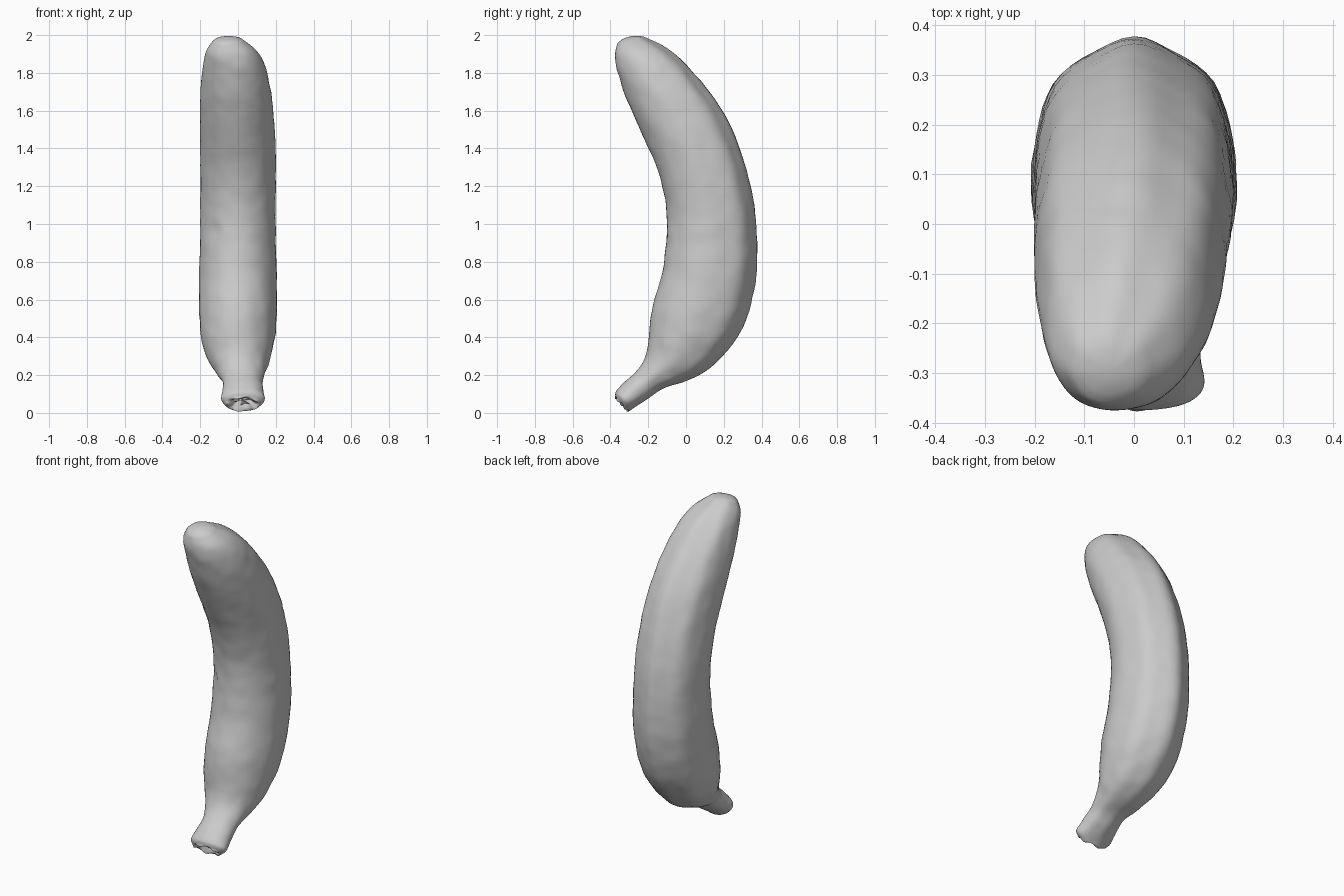
import bpy
import bmesh
from math import cos, sin, pi, exp
from mathutils import Vector, noise

SEGMENTS = 56   # points around each ring
STEPS = 6       # rings between neighbouring sections

default_cube = bpy.data.objects.get("Cube")
if default_cube:
    bpy.data.objects.remove(default_cube, do_unlink=True)

# Sections from stem to tip: front y, front z, back y, back z, centre x, half width
SECTIONS = [
    (-.375, .09, -.30, .01, .025, .095),
    (-.37, .115, -.27, .03, .027, .115),
    (-.33, .16, -.205, .075, .027, .108),
    (-.285, .20, -.12, .13, .025, .106),
    (-.235, .26, 0, .17, .015, .13),
    (-.205, .33, .12, .235, .005, .165),
    (-.195, .44, .24, .36, 0, .195),
    (-.175, .57, .32, .51, 0, .206),
    (-.125, .745, .367, .72, 0, .206),
    (-.102, .94, .372, .94, 0, .2),
    (-.105, 1.1, .345, 1.17, 0, .2),
    (-.15, 1.285, .28, 1.4, 0, .2),
    (-.23, 1.47, .19, 1.6, -.005, .197),
    (-.31, 1.65, .08, 1.75, -.012, .187),
    (-.36, 1.8, -.03, 1.87, -.02, .165),
    (-.378, 1.89, -.13, 1.945, -.035, .133),
    (-.365, 1.95, -.21, 1.985, -.05, .085),
]


def spline(a, b, c, d, t):
    """Smooth curve through b and c, applied to every value of a section."""
    return [q + t * (r - p + t * (2 * p - 5 * q + 4 * r - s + t * (3 * (q - r) + s - p))) / 2
            for p, q, r, s in zip(a, b, c, d)]


def smooth_sections(keys):
    padded = [keys[0]] + keys + [keys[-1]]
    rows = []
    for i in range(len(keys) - 1):
        rows += [spline(*padded[i:i + 4], k / STEPS) for k in range(STEPS)]
    return rows + [keys[-1]]


def add_ring(bm, row, ridge):
    """Rounded ring with soft lengthwise ridges on its outer curve."""
    fy, fz, by, bz, cx, half = row
    front, back = Vector((cx, fy, fz)), Vector((cx, by, bz))
    centre, radius = (front + back) / 2, (back - front) / 2
    ring = []
    for k in range(SEGMENTS):
        a = 2 * pi * k / SEGMENTS
        outer = max(0, .4 + .6 * cos(a))
        r = 1 + ridge * outer * (cos(7 * a) - .3)
        p = centre + r * (radius * cos(a) + Vector((half * sin(a), 0, 0)))
        # Slightly uneven skin with one small nick on the inner curve
        out = (p - centre).normalized()
        p += out * .004 * noise.noise(p * 14)
        nick = (p - Vector((-.13, -.07, .97))).length
        p -= out * .012 * exp(-(nick / .035) ** 2)
        ring.append(bm.verts.new(p))
    return ring


def bridge(bm, a, b):
    for k in range(SEGMENTS):
        n = (k + 1) % SEGMENTS
        bm.faces.new((a[k], a[n], b[n], b[k]))


def shrunk_ring(bm, ring, scale, offset):
    mid = sum((v.co for v in ring), Vector()) / SEGMENTS
    return [bm.verts.new(mid + (v.co - mid) * scale + offset) for v in ring]


def cap(bm, ring, point):
    tip = bm.verts.new(point)
    for k in range(SEGMENTS):
        bm.faces.new((ring[k], ring[(k + 1) % SEGMENTS], tip))


bm = bmesh.new()

# Curved body with stem
rows = smooth_sections(SECTIONS)
rings = [add_ring(bm, row, .025 * min(1, i / (6 * STEPS))) for i, row in enumerate(rows)]
for lower, upper in zip(rings, rings[1:]):
    bridge(bm, lower, upper)

# Rounded tip
dome = Vector((0, -.011, .025))
last = rings[-1]
for scale, lift in ((.85, .4), (.6, .7), (.3, .93)):
    ring = shrunk_ring(bm, rings[-1], scale, dome * lift)
    bridge(bm, last, ring)
    last = ring
cap(bm, last, sum((v.co for v in rings[-1]), Vector()) / SEGMENTS + dome)

# Hollow cut end of the stem
inward = Vector((0, .7, .7))
last = rings[0]
for scale, depth in ((.88, -.006), (.68, 0), (.5, .022), (.25, .026)):
    ring = shrunk_ring(bm, rings[0], scale, inward * depth)
    for k, v in enumerate(ring):
        v.co += inward * .006 * sin(10 * pi * k / SEGMENTS)
    bridge(bm, last, ring)
    last = ring
cap(bm, last, sum((v.co for v in last), Vector()) / SEGMENTS)

bmesh.ops.recalc_face_normals(bm, faces=bm.faces)
mesh = bpy.data.meshes.new("banana")
bm.to_mesh(mesh)
bm.free()
banana = bpy.data.objects.new("banana", mesh)
bpy.context.collection.objects.link(banana)

# Plain grey skin
grey = bpy.data.materials.new("plain grey")
grey.use_nodes = True
colour = (.6, .6, .6, 1)
grey.diffuse_color = colour
grey.node_tree.nodes["Principled BSDF"].inputs["Base Color"].default_value = colour
mesh.materials.append(grey)

bpy.context.view_layer.objects.active = banana
banana.select_set(True)
bpy.ops.object.shade_smooth_by_angle(angle=pi / 4)
